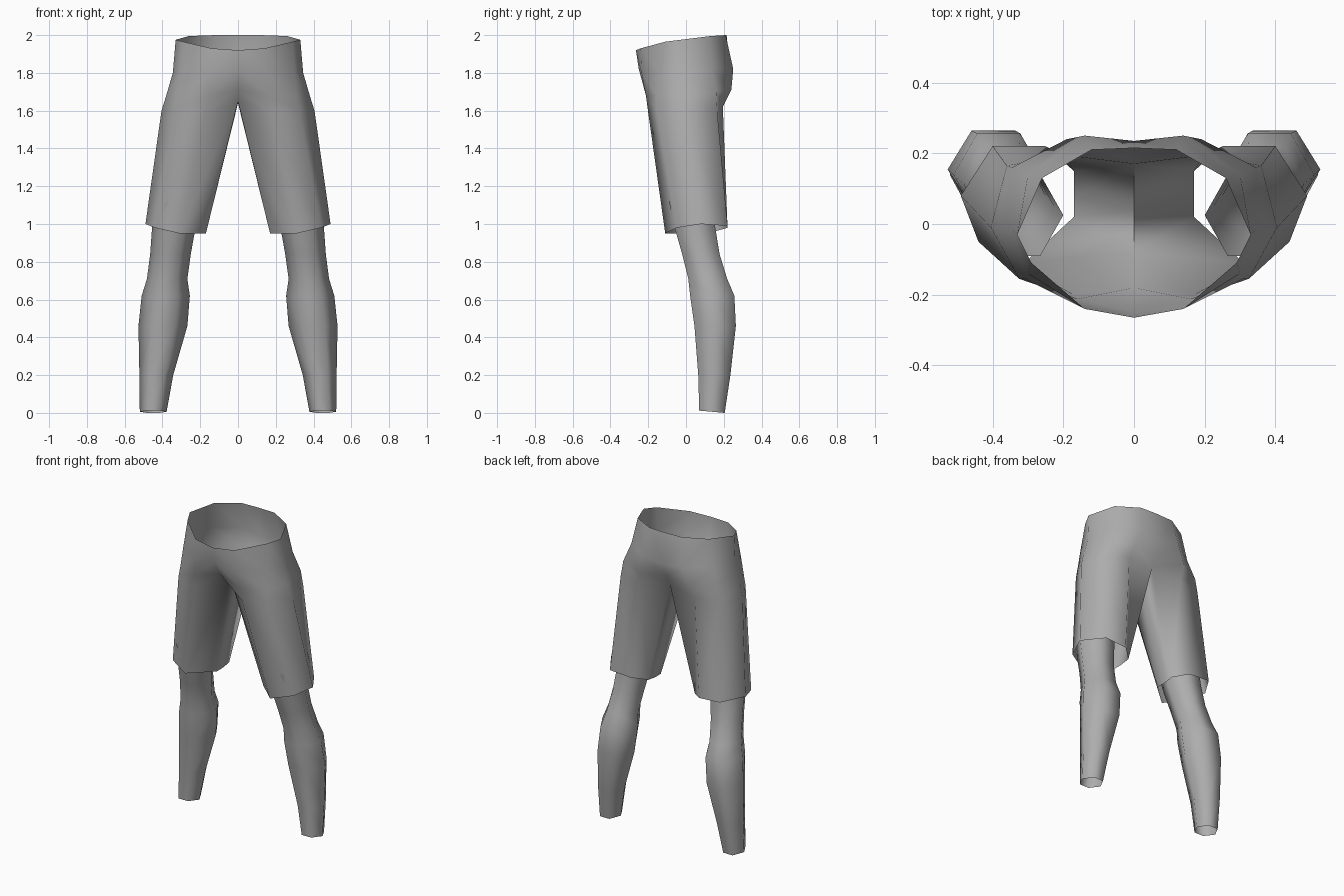
import bpy
import math

if "Cube" in bpy.data.objects:
    bpy.data.objects.remove(bpy.data.objects["Cube"])

cloth = bpy.data.materials.new("plain grey")
cloth.diffuse_color = (0.42, 0.42, 0.42, 1)
cloth.use_nodes = True
cloth.node_tree.nodes["Principled BSDF"].inputs["Base Color"].default_value = cloth.diffuse_color


def mirrored_shell(name, rings, sharp_angle):
    """Bridge rings from top to bottom (front, outer side, back order), mirror in x."""
    verts, faces, ids = [], [], []
    for ring in rings:
        ids.append(range(len(verts), len(verts) + len(ring)))
        verts += ring
    for up, low in zip(ids, ids[1:]):
        n = len(up)
        closed = n == len(low) and n in (6, 8)   # half torso rings (7) stay open
        for i in range(n if closed else n - 1):
            j = (i + 1) % n
            faces.append((up[i], low[i], low[j], up[j]))
    mesh = bpy.data.meshes.new(name)
    mesh.from_pydata(verts, [], faces)
    mesh.materials.append(cloth)
    obj = bpy.data.objects.new(name, mesh)
    bpy.context.collection.objects.link(obj)
    mirror = obj.modifiers.new("Mirror", 'MIRROR')
    mirror.use_clip = True
    mirror.merge_threshold = 0.001
    bpy.context.view_layer.objects.active = obj
    obj.select_set(True)
    bpy.ops.object.modifier_apply(modifier="Mirror")
    bpy.ops.object.shade_smooth_by_angle(angle=math.radians(sharp_angle))
    obj.select_set(False)
    return obj


# Shorts: half rings for the hips, then closed rings around the leg
waist = [(0, -.265, 1.92), (.14, -.24, 1.93), (.29, -.11, 1.965), (.33, -.03, 1.975),
         (.26, .13, 1.995), (.12, .21, 2.0), (0, .215, 2.0)]
hips = [(0, -.25, 1.82), (.15, -.235, 1.80), (.30, -.14, 1.80), (.345, -.02, 1.80),
        (.30, .14, 1.82), (.14, .25, 1.82), (0, .235, 1.80)]
seat = [(0, -.18, 1.71), (.16, -.212, 1.68), (.31, -.155, 1.68), (.38, -.02, 1.68),
        (.345, .16, 1.70), (.19, .24, 1.71), (0, .20, 1.71)]
crotch = [(0, -.08, 1.65), (.17, -.20, 1.59), (.325, -.155, 1.60), (.405, -.01, 1.60),
          (.36, .165, 1.60), (.20, .195, 1.62), (0, .17, 1.65), (0, .04, 1.64)]
hem = [(.17, .02, .95), (.31, -.11, .95), (.44, -.05, .98), (.49, .08, 1.0),
       (.40, .22, .99), (.25, .22, .98), (.17, .15, .96), (.17, .08, .95)]
mirrored_shell("shorts", [waist, hips, seat, crotch, hem], 75)


# Lower legs: six-sided rings given as z, inner x, outer x, front y, back y
def hexagon(z, x0, x1, y0, y1):
    w, m = x1 - x0, (y0 + y1) / 2
    a, b = x0 + .26 * w, x1 - .26 * w
    return [(a, y0, z), (b, y0, z), (x1, m, z), (b, y1, z), (a, y1, z), (x0, m, z)]


leg_sizes = [(1.12, .20, .45, -.09, .14), (.98, .225, .455, -.06, .155),
             (.84, .25, .465, -.02, .178), (.71, .268, .482, .012, .218),
             (.62, .255, .51, .022, .256), (.46, .268, .527, .045, .264),
             (.20, .343, .522, .065, .235), (.005, .378, .52, .07, .205)]
legs = mirrored_shell("lower_legs", [hexagon(*s) for s in leg_sizes], 75)

# Ankle openings dip slightly towards the back
for v in legs.data.vertices:
    if v.co.z < .05:
        v.co.z = .012 if v.co.y < .1 else (.006 if v.co.y < .17 else 0)
